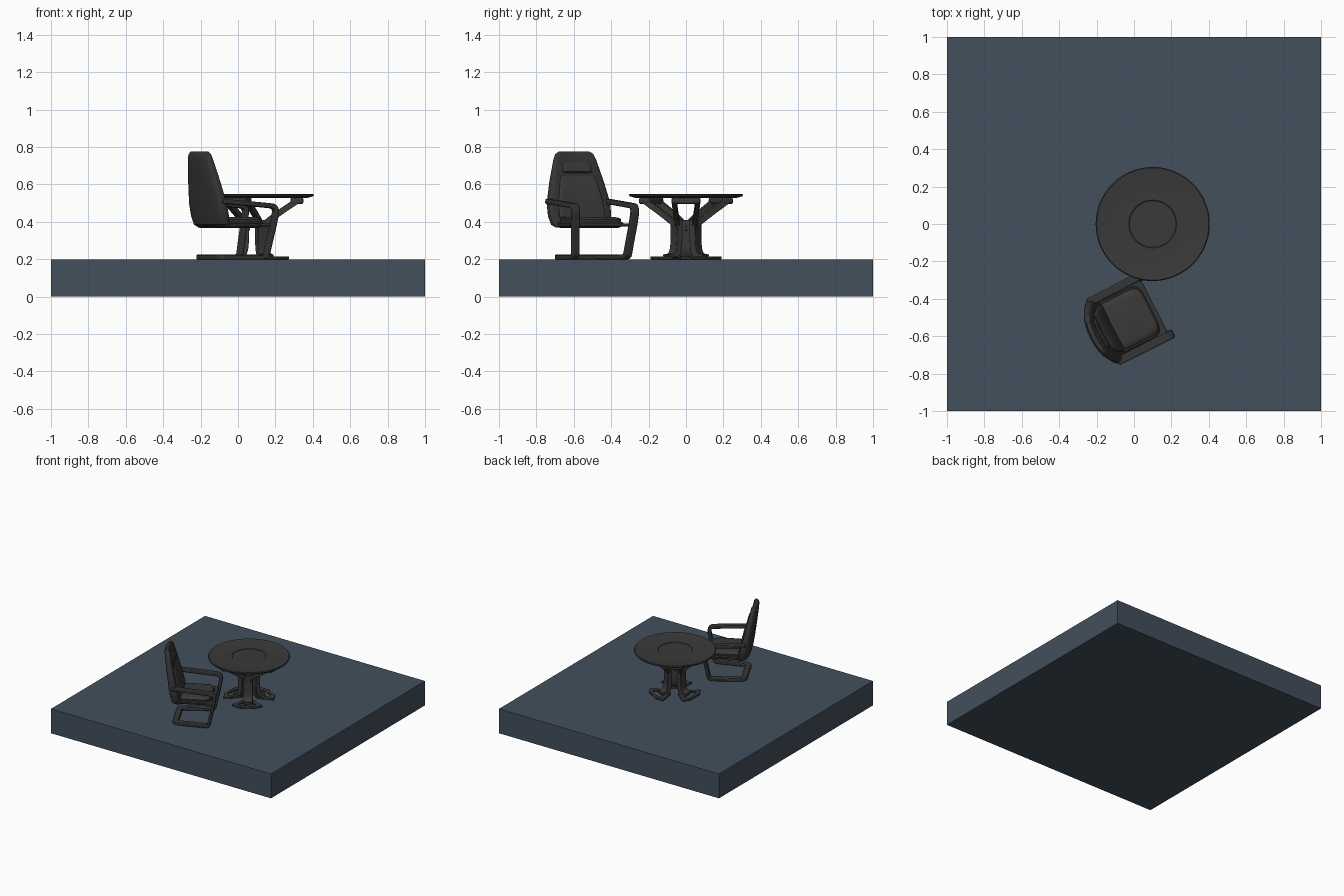
import bpy, bmesh, math
from mathutils import Matrix, Vector

cube = bpy.data.objects.get("Cube")
if cube:
    bpy.data.objects.remove(cube, do_unlink=True)


def material(name, rgb):
    m = bpy.data.materials.new(name)
    m.use_nodes = True
    m.diffuse_color = (*rgb, 1)
    m.node_tree.nodes["Principled BSDF"].inputs["Base Color"].default_value = (*rgb, 1)
    return m


SLATE = material("slate blue", (0.055, 0.08, 0.11))
CHARCOAL = material("charcoal", (0.042, 0.042, 0.041))
BLACK = material("soft black", (0.036, 0.036, 0.036))

TABLE = Matrix.Translation((0.1, 0, 0))
CHAIR = Matrix.Translation((-0.05, -0.519, 0)) @ Matrix.Rotation(math.radians(27), 4, "Z")


def finish(bm, name, mat, matrix=Matrix(), bevel=0, smooth=True):
    bm.transform(matrix)
    bmesh.ops.recalc_face_normals(bm, faces=bm.faces)
    mesh = bpy.data.meshes.new(name)
    bm.to_mesh(mesh)
    bm.free()
    mesh.materials.append(mat)
    ob = bpy.data.objects.new(name, mesh)
    bpy.context.collection.objects.link(ob)
    if smooth:
        bpy.ops.object.select_all(action="DESELECT")
        ob.select_set(True)
        bpy.context.view_layer.objects.active = ob
        bpy.ops.object.shade_smooth_by_angle(angle=math.radians(35))
    if bevel:
        mod = ob.modifiers.new("Bevel", "BEVEL")
        mod.width, mod.segments, mod.limit_method = bevel, 2, "ANGLE"
        mod.angle_limit = math.radians(50)
    return ob


def box(name, mat, lo, hi, matrix=Matrix(), bevel=0):
    bm = bmesh.new()
    bmesh.ops.create_cube(bm, size=1)
    lo, hi = Vector(lo), Vector(hi)
    bm.transform(Matrix.Translation((lo + hi) / 2) @ Matrix.Diagonal((*(hi - lo), 1)))
    return finish(bm, name, mat, matrix, bevel, smooth=False)


def skin(bm, rings):
    """Join equal closed rings of points and cap both ends."""
    rows = [[bm.verts.new(p) for p in ring] for ring in rings]
    n = len(rows[0])
    for a, b in zip(rows, rows[1:]):
        for i in range(n):
            j = (i + 1) % n
            bm.faces.new((a[i], a[j], b[j], b[i]))
    bm.faces.new(rows[0])
    bm.faces.new(rows[-1])


def round_path(path, times=2):
    """Cut the corners of a path of (point, side) pairs."""
    for _ in range(times):
        out = [path[0]]
        for (p, s), (q, t) in zip(path, path[1:]):
            out += [(p.lerp(q, k), s.lerp(t, k)) for k in (0.25, 0.75)]
        path = out + [path[-1]]
    return path


def strap(name, mat, path, width, thick, matrix, bevel=0.006):
    """Sweep a flat bar along a path of (point, side) pairs."""
    rings = []
    for i, (p, s) in enumerate(path):
        t = (path[min(i + 1, len(path) - 1)][0] - path[max(i - 1, 0)][0]).normalized()
        s = (s - t * s.dot(t)).normalized() * width / 2
        n = t.cross(s).normalized() * thick / 2
        rings.append([p + s + n, p - s + n, p - s - n, p + s - n])
    bm = bmesh.new()
    skin(bm, rings)
    return finish(bm, name, mat, matrix, bevel)


def pad(name, mat, rows, power=0.5, wrap=0.0, sides=40):
    """Stack rounded rectangles given as (z, half width, centre, half depth)."""
    def corner(v):
        return math.copysign(abs(v) ** power, v)
    rings = []
    for z, half, centre, depth in rows:
        ring = []
        for i in range(sides):
            a = math.tau * i / sides
            v = corner(math.cos(a))
            ring.append((centre + depth * corner(math.sin(a)) + wrap * v * v, half * v, z))
        rings.append(ring)
    bm = bmesh.new()
    skin(bm, rings)
    return finish(bm, name, mat, CHAIR)


# Floor slab
box("floor_slab", SLATE, (-1, -1, 0), (1, 1, 0.2))

# Table top, turned from a profile with a shallow round centre
bm = bmesh.new()
profile = [(0, 0.528), (0.27, 0.528), (0.302, 0.537), (0.305, 0.545), (0.3, 0.55),
           (0.292, 0.548), (0.128, 0.548), (0.124, 0.545), (0, 0.545)]
verts = [bm.verts.new((r, 0, z)) for r, z in profile]
edges = [bm.edges.new(pair) for pair in zip(verts, verts[1:])]
bmesh.ops.spin(bm, geom=verts + edges, axis=(0, 0, 1), cent=(0, 0, 0),
               angle=math.tau, steps=64, use_merge=True)
bmesh.ops.remove_doubles(bm, verts=bm.verts, dist=1e-5)
finish(bm, "table_top", CHARCOAL, TABLE)

# Table legs, open feet and forked arms, three times around
Y = Vector((0, 1, 0))
for k in range(3):
    turn = TABLE @ Matrix.Rotation(math.radians(60 + 120 * k), 4, "Z")
    leg = [(Vector((r, 0, z)), Y) for r, z in
           ((0.12, 0.208), (0.08, 0.215), (0.062, 0.25), (0.058, 0.32), (0.058, 0.41))]
    strap(f"table_leg_{k + 1}", CHARCOAL, round_path(leg), 0.07, 0.035, turn)

    outer = [(0.05, 0.035), (0.15, 0.115), (0.185, 0.06)]
    outer += [(x, -y) for x, y in reversed(outer)]
    inner = [(0.125 + (x - 0.125) * 0.6, y * 0.6) for x, y in outer]
    bm = bmesh.new()
    loops = [[bm.verts.new((x, y, z)) for x, y in pts] for pts, z in
             ((outer, 0.2), (outer, 0.214), (inner, 0.214), (inner, 0.2))]
    for a, b in zip(loops, loops[1:] + loops[:1]):
        for i in range(6):
            j = (i + 1) % 6
            bm.faces.new((a[i], a[j], b[j], b[i]))
    finish(bm, f"table_foot_{k + 1}", CHARCOAL, turn, 0.003)

    fork = TABLE @ Matrix.Rotation(math.radians(120 * k), 4, "Z")
    for s, side in ((1, "left"), (-1, "right")):
        prong = [(Vector((x, s * y, z)), Y) for x, y, z in
                 ((0.03, 0.045, 0.35), (0.04, 0.045, 0.39), (0.13, 0.056, 0.455),
                  (0.22, 0.064, 0.515))]
        strap(f"table_prong_{side}_{k + 1}", CHARCOAL, round_path(prong), 0.026, 0.032, fork, 0.004)
    box(f"table_bracket_{k + 1}", CHARCOAL, (0.18, -0.077, 0.495), (0.25, 0.077, 0.53), fork, 0.01)

# Chair frame: one bar forming both arms, front legs and the floor loop
half = [(Vector(p), Y) for p in
        ((-0.13, 0.176, 0.51), (0.12, 0.178, 0.49), (0.195, 0.178, 0.482), (0.185, 0.176, 0.41),
         (0.153, 0.16, 0.26), (0.145, 0.156, 0.212), (0.09, 0.15, 0.212), (-0.05, 0.136, 0.212))]
half += [(Vector((-0.112, 0.13, 0.212)), Vector((-0.7, 0.7, 0))),
         (Vector((-0.112, 0.07, 0.212)), Vector((-1, 0, 0)))]
flip = Matrix.Diagonal((1, -1, 1))
frame = half + [(flip @ p, flip @ s) for p, s in reversed(half)]
strap("chair_frame", BLACK, round_path(frame), 0.045, 0.026, CHAIR)

# Chair back shell with its cushion and headrest
pad("chair_back", BLACK,
    [(0.37, 0.15, -0.1, 0.028), (0.385, 0.17, -0.112, 0.036), (0.43, 0.183, -0.122, 0.038),
     (0.5, 0.185, -0.135, 0.036), (0.62, 0.157, -0.158, 0.03), (0.73, 0.125, -0.179, 0.024),
     (0.762, 0.111, -0.184, 0.021), (0.777, 0.088, -0.186, 0.012)], wrap=0.012)
pad("back_cushion", CHARCOAL,
    [(0.415, 0.125, -0.088, 0.01), (0.425, 0.138, -0.09, 0.018), (0.5, 0.134, -0.105, 0.018),
     (0.63, 0.107, -0.136, 0.018), (0.645, 0.095, -0.142, 0.01)], wrap=0.008)
pad("headrest", CHARCOAL,
    [(0.66, 0.08, -0.148, 0.008), (0.668, 0.088, -0.148, 0.015),
     (0.71, 0.08, -0.157, 0.015), (0.72, 0.07, -0.16, 0.008)], wrap=0.006)

# Chair seat pan, cushion and the rail joining it to the legs
pad("seat_pan", BLACK,
    [(0.367, 0.13, 0, 0.125), (0.376, 0.148, 0.005, 0.143), (0.392, 0.153, 0.008, 0.148),
     (0.4, 0.147, 0.008, 0.142)], power=0.35)
pad("seat_cushion", CHARCOAL,
    [(0.395, 0.136, 0.02, 0.128), (0.413, 0.138, 0.02, 0.13), (0.421, 0.13, 0.02, 0.122),
     (0.425, 0.11, 0.02, 0.102)], power=0.35)
box("seat_rail", BLACK, (0.11, -0.168, 0.376), (0.178, 0.168, 0.392), CHAIR, 0.004)
